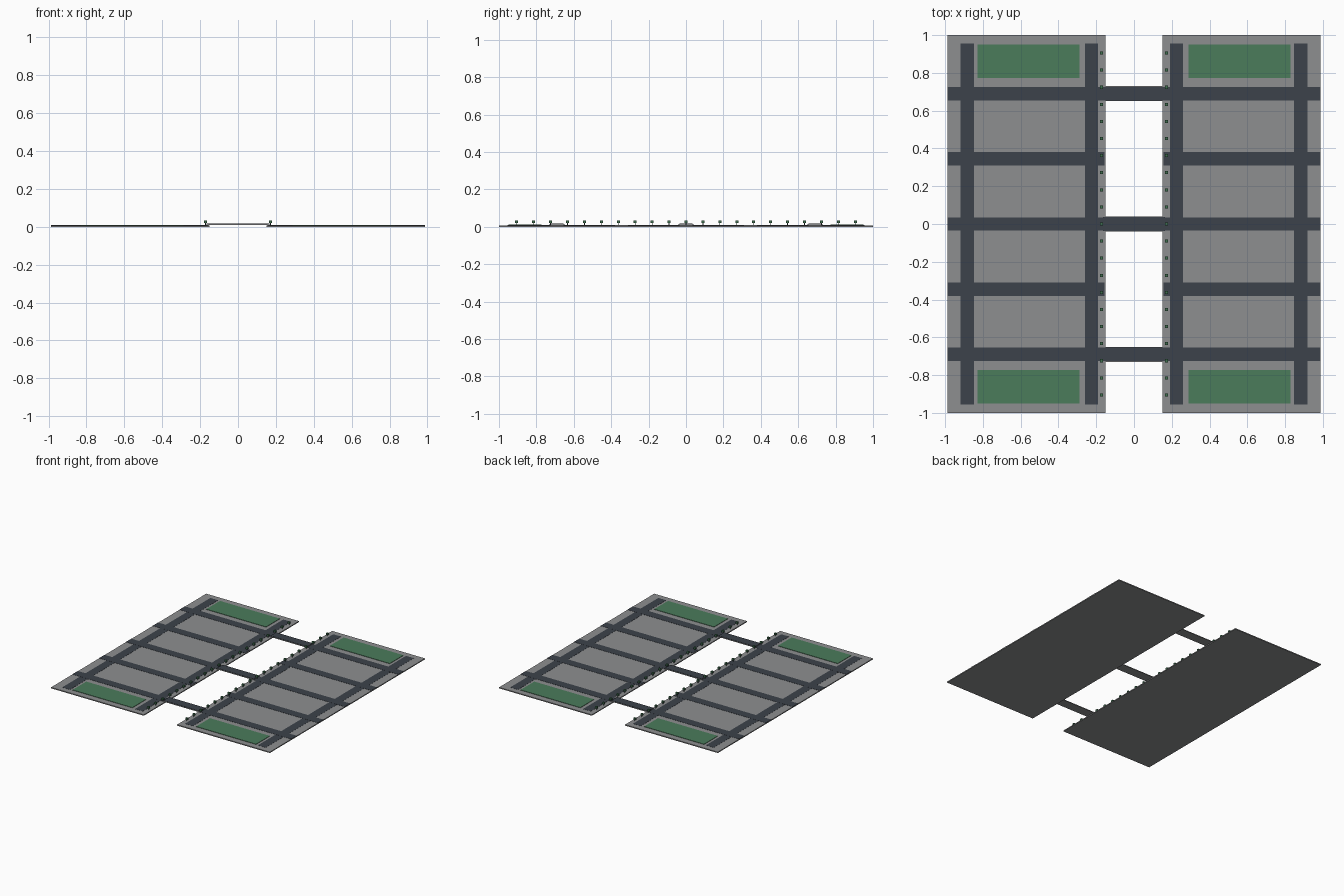
import bpy, bmesh
from mathutils import Matrix, Vector

if "Cube" in bpy.data.objects:
    bpy.data.objects.remove(bpy.data.objects["Cube"])


def material(name, rgb):
    m = bpy.data.materials.new(name)
    m.diffuse_color = (*rgb, 1)
    m.use_nodes = True
    m.node_tree.nodes["Principled BSDF"].inputs["Base Color"].default_value = m.diffuse_color
    return m


ASPHALT = material("asphalt", (0.045, 0.055, 0.07))
GRASS = material("grass", (0.07, 0.2, 0.105))
LEAF = material("leaf", (0.05, 0.16, 0.08))
PAVING = material("paving", (0.27, 0.275, 0.28))


def boxes(name, spans, mat=None):
    """One object made of boxes given as (x0, x1, y0, y1, z0, z1)."""
    bm = bmesh.new()
    for x0, x1, y0, y1, z0, z1 in spans:
        centre = Vector((x0 + x1, y0 + y1, z0 + z1)) / 2
        size = Matrix.Diagonal((x1 - x0, y1 - y0, z1 - z0, 1))
        bmesh.ops.create_cube(bm, size=1, matrix=Matrix.Translation(centre) @ size)
    mesh = bpy.data.meshes.new(name)
    bm.to_mesh(mesh)
    bm.free()
    if mat:
        mesh.materials.append(mat)
    obj = bpy.data.objects.new(name, mesh)
    bpy.context.collection.objects.link(obj)
    return obj


def span(side, a, b):
    return sorted((side * a, side * b))


TOP = 0.008
CROSS_Y = (-0.69, -0.345, 0, 0.345, 0.69)
TREE_Y = [-0.905 + 0.0905 * i for i in range(21)]

for side, label in ((-1, "west"), (1, "east")):
    # Bank slab
    boxes(label + "_bank", [(*span(side, 0.15, 0.987), -1, 1, 0, TOP)], PAVING)

    # Long avenues and cross streets
    boxes(label + "_avenues",
          [(*span(side, a, b), -0.955, 0.955, TOP - 0.002, TOP + 0.001)
           for a, b in ((0.19, 0.26), (0.848, 0.918))], ASPHALT)
    boxes(label + "_cross_streets",
          [(*span(side, 0.155, 0.987), y - 0.035, y + 0.035, TOP - 0.002, TOP + 0.0015)
           for y in CROSS_Y], ASPHALT)

    # Lawns at both ends
    boxes(label + "_lawns",
          [(*span(side, 0.288, 0.828), *span(end, 0.773, 0.95), TOP - 0.002, TOP + 0.003)
           for end in (-1, 1)], GRASS)

    # Waterfront trees: thin trunks with square crowns
    x = side * 0.172
    boxes(label + "_tree_trunks",
          [(x - 0.002, x + 0.002, y - 0.002, y + 0.002, TOP - 0.001, 0.022)
           for y in TREE_Y], ASPHALT)
    boxes(label + "_tree_crowns",
          [(x - 0.008, x + 0.008, y - 0.008, y + 0.008, 0.02, 0.034)
           for y in TREE_Y], LEAF)

# Bridges over the channel: light deck edge with asphalt on top
boxes("bridge_decks",
      [(-0.165, 0.165, y - 0.04, y + 0.04, 0.009, 0.0145) for y in CROSS_Y[::2]], PAVING)
boxes("bridge_roadways",
      [(-0.165, 0.165, y - 0.036, y + 0.036, 0.0135, 0.0165) for y in CROSS_Y[::2]], ASPHALT)
